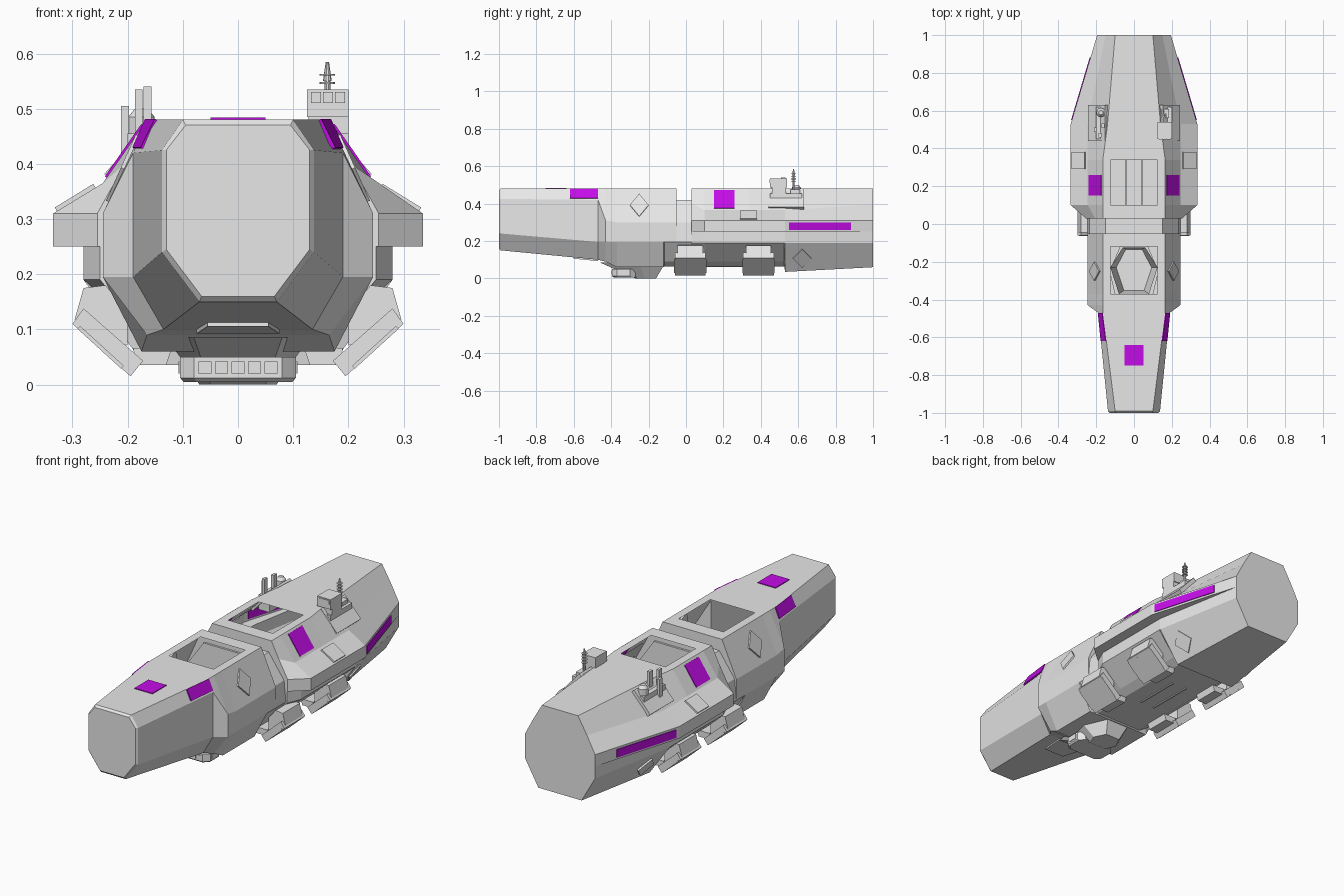
import bpy, bmesh, math
from mathutils import Vector

cube = bpy.data.objects.get("Cube")
if cube:
    bpy.data.objects.remove(cube, do_unlink=True)


def material(name, rgb):
    mat = bpy.data.materials.new(name)
    mat.use_nodes = True
    mat.diffuse_color = (*rgb, 1)
    mat.node_tree.nodes["Principled BSDF"].inputs["Base Color"].default_value = (*rgb, 1)
    return mat


GREY = material("hull grey", (0.8, 0.8, 0.8))
PURPLE = material("marking purple", (0.55, 0.004, 0.8))
SIDES = ((1, "left"), (-1, "right"))


def loft(name, rings, mat=GREY, openings=(), caps=(True, True)):
    """Bridge closed rings; openings lists ring gaps whose closing face is left out."""
    bm = bmesh.new()
    loops = [[bm.verts.new(p) for p in ring] for ring in rings]
    count = len(loops[0])
    for gap, (near, far) in enumerate(zip(loops, loops[1:])):
        for i in range(count):
            if gap in openings and i == count - 1:
                continue
            j = (i + 1) % count
            bm.faces.new((near[i], near[j], far[j], far[i]))
    for loop, wanted in zip((loops[0], loops[-1]), caps):
        if wanted:
            bm.faces.new(loop)
    bmesh.ops.remove_doubles(bm, verts=bm.verts[:], dist=0.0002)
    bmesh.ops.recalc_face_normals(bm, faces=bm.faces[:])
    mesh = bpy.data.meshes.new(name)
    bm.to_mesh(mesh)
    bm.free()
    mesh.materials.append(mat)
    obj = bpy.data.objects.new(name, mesh)
    bpy.context.scene.collection.objects.link(obj)
    return obj


def section(y, half, hatch=0.125):
    """Mirror a half profile; the hatch edge lies on the flat roof."""
    top_x, top_z = half[0]
    right = [(min(hatch, top_x * 0.75), top_z)] + list(half)
    full = right + [(-x, z) for x, z in reversed(right)]
    return [(x, y, z) for x, z in full]


def prism(name, outline, y0, y1, mat=GREY):
    return loft(name, [[(x, y, z) for x, z in outline] for y in (y0, y1)], mat)


def box(name, x0, x1, y0, y1, z0, z1, mat=GREY):
    return prism(name, [(x0, z0), (x1, z0), (x1, z1), (x0, z1)], y0, y1, mat)


def slab(name, corners, thick=0.008, mat=GREY):
    """Thin plate straddling the surface through its corners."""
    pts = [Vector(c) for c in corners]
    normal = (pts[2] - pts[0]).cross(pts[3] - pts[1]).normalized() * thick / 2
    return loft(name, [[p + normal for p in pts], [p - normal for p in pts]], mat)


def strip(name, a, b, y0, y1, thick=0.008, mat=GREY):
    """Plate on a slope running from a to b in section."""
    corners = [(a[0], y0, a[1]), (a[0], y1, a[1]), (b[0], y1, b[1]), (b[0], y0, b[1])]
    return slab(name, corners, thick, mat)


def tube(name, x, y, z0, z1, r0, r1, sides=10):
    def ring(z, r):
        turns = [math.tau * i / sides for i in range(sides)]
        return [(x + r * math.cos(t), y + r * math.sin(t), z) for t in turns]
    return loft(name, [ring(z0, r0), ring(z1, r1)])


def mirrored(half):
    return list(half) + [(-x, y) for x, y in reversed(half)]


def at_height(outline, z):
    return [(x, y, z) for x, y in outline]


# Front hull: tapering nose, wider body, recessed underside at the rear
nose_face = [(.095, .47), (.13, .425), (.13, .245), (.066, .16), (.04, .16)]
nose_rim = [(.10, .48), (.138, .425), (.138, .24), (.07, .15), (.04, .15)]
nose_end = [(.165, .48), (.19, .42), (.19, .195), (.135, .10), (.10, .10)]
shoulder = [(.165, .48), (.245, .31), (.245, .195), (.165, .09), (.12, .09)]
body = [(.165, .48), (.245, .30), (.245, .195), (.175, .06), (.13, .06)]
recessed = body[:3] + [(.17, .09), (.13, .065)]
front = [(-1, nose_face), (-.99, nose_rim), (-.47, nose_end), (-.43, shoulder),
         (-.37, body), (-.12, body), (-.115, recessed), (-.05, recessed)]
loft("front_hull", [section(y, p) for y, p in front], openings=(4,))

# Neck joining the hulls
neck = [(.15, .42), (.235, .30)] + recessed[2:]
loft("neck", [section(y, neck) for y in (-.06, .04)])

# Rear hull with side tiers and a deeper tail
keel = [(.17, .09), (.13, .065)]
entry = [(.165, .48), (.205, .40), (.255, .31), (.255, .25), (.25, .25), (.25, .19)] + keel
middle = [(.165, .48), (.245, .365), (.335, .31), (.335, .25), (.28, .25), (.28, .19)] + keel
narrow = [(.14, .48)] + middle[1:]
tail_start = narrow[:6] + [(.17, .035), (.13, .035)]
tail_end = [(.10, .48), (.15, .395), (.195, .31), (.195, .25), (.195, .25), (.195, .19),
            (.12, .06), (.09, .06)]
rear = [(.03, entry), (.1, middle), (.34, middle), (.525, narrow), (.53, tail_start), (1, tail_end)]
loft("rear_hull", [section(y, p) for y, p in rear], openings=(1,))

# Hold interiors
well_top = mirrored([(.06, -.125), (.125, -.23), (.08, -.37)])
well_floor = mirrored([(.04, -.135), (.09, -.23), (.05, -.35)])
loft("front_hold_well", [at_height(well_top, .2), at_height(well_floor, .07)], caps=(False, True))
for s, side in SIDES:
    box(side + "_hold_rail", s * .036, s * .044, .1, .34, .06, .085)

# Chin, cabin and nose plate
chin_top = mirrored([(.08, -.46), (.13, -.25), (.07, -.11)])
chin_low = mirrored([(.05, -.27), (.07, -.22), (.04, -.16)])
loft("chin", [at_height(chin_top, .085), at_height(chin_low, 0)])
cabin = mirrored([(.08, -.395), (.105, -.37), (.105, -.30), (.08, -.27)])
cabin_low = [(x * .94, y * .98) for x, y in cabin]
loft("cabin", [at_height(cabin, .05), at_height(cabin, .012), at_height(cabin_low, .005)])
for i in range(-2, 3):
    box("cabin_window", i * .03 - .012, i * .03 + .012, -.398, -.394, .02, .042)
for s, side in SIDES:
    box(side + "_cabin_window", s * .104, s * .108, -.36, -.31, .02, .042)
slab("nose_under_plate", [(-.075, -.47, .1), (-.055, -.6, .113), (.055, -.6, .113), (.075, -.47, .1)], .015)

# Purple roof marking
slab("nose_roof_marking", [(-.05, -.75, .48), (.05, -.75, .48), (.05, -.64, .48), (-.05, -.64, .48)],
     mat=PURPLE)

for s, side in SIDES:
    def flip(points):
        return [(s * p[0], *p[1:]) for p in points]

    # Purple side markings
    slab(side + "_nose_marking", flip([(.147, -.62, .48), (.165, -.47, .48),
         (.188, -.47, .428), (.173, -.62, .428)]), mat=PURPLE)
    strip(side + "_shoulder_marking", (s * .172, .47), (s * .238, .375), .15, .26, mat=PURPLE)
    slab(side + "_tail_marking", flip([(.329, .55, .30), (.231, .88, .30),
         (.231, .88, .26), (.329, .55, .26)]), mat=PURPLE)

    # Hatches: diamonds fore and aft, square on the tier
    slab(side + "_front_hatch", flip([(.178, -.25, .45), (.205, -.20, .39),
         (.232, -.25, .33), (.205, -.30, .39)]), .016)
    slab(side + "_tail_hatch", flip([(.242, .62, .16), (.198, .67, .11),
         (.174, .62, .06), (.216, .57, .11)]), .016)
    strip(side + "_tier_hatch", (s * .258, .357), (s * .328, .314), .29, .38, .016)

    # Engine pods slung under the recess
    face = flip([(.195, .015), (.30, .11), (.28, .138), (.172, .043)])
    lip = flip([(.207, .034), (.286, .106), (.291, .101), (.212, .029)])
    mount = flip([(.296, .118), (.28, .175), (.24, .18), (.20, .13), (.20, .07)])
    foot = flip([(.12, .066), (.13, .035), (.185, .035), (.19, .066)])
    for y, place in ((-.06, "fore"), (.305, "aft")):
        tag = side + "_" + place
        prism(tag + "_pod", face, y, y + .165)
        prism(tag + "_pod_lip", lip, y - .004, y + .169)
        prism(tag + "_pod_mount", mount, y + .015, y + .15)
        prism(tag + "_pod_foot", foot, y + .02, y + .145)

    # Deck plates beneath the tower and the fins
    strip(side + "_deck_plate", (s * .145, .475), (s * .235, .375), .44, .63, .02)

# Watch tower with mast
box("tower_base", .13, .2, .45, .62, .38, .455)
box("tower_neck", .128, .2, .46, .535, .45, .49)
box("tower_cabin", .125, .2, .45, .54, .485, .535)
for i in range(3):
    box("tower_window", .132 + i * .022, .15 + i * .022, .447, .452, .51, .53)
box("mast_step", .14, .185, .56, .61, .45, .475)
tube("mast", .162, .575, .46, .56, .007, .005)
tube("mast_tip", .162, .575, .55, .585, .008, .003)
for z in (.515, .53, .545, .56):
    tube("mast_ring", .162, .575, z, z + .003, .014, .014)

# Fins and dome
box("fin_base", -.2, -.14, .45, .62, .38, .455)
for x, y, z in ((-.205, .50, .505), (-.18, .47, .535), (-.164, .52, .54)):
    box("fin", x - .007, x + .007, y - .012, y + .012, .40, z)
tube("dome_drum", -.175, .59, .42, .485, .024, .024, 12)
tube("dome_cap", -.175, .59, .485, .5, .024, .012, 12)
